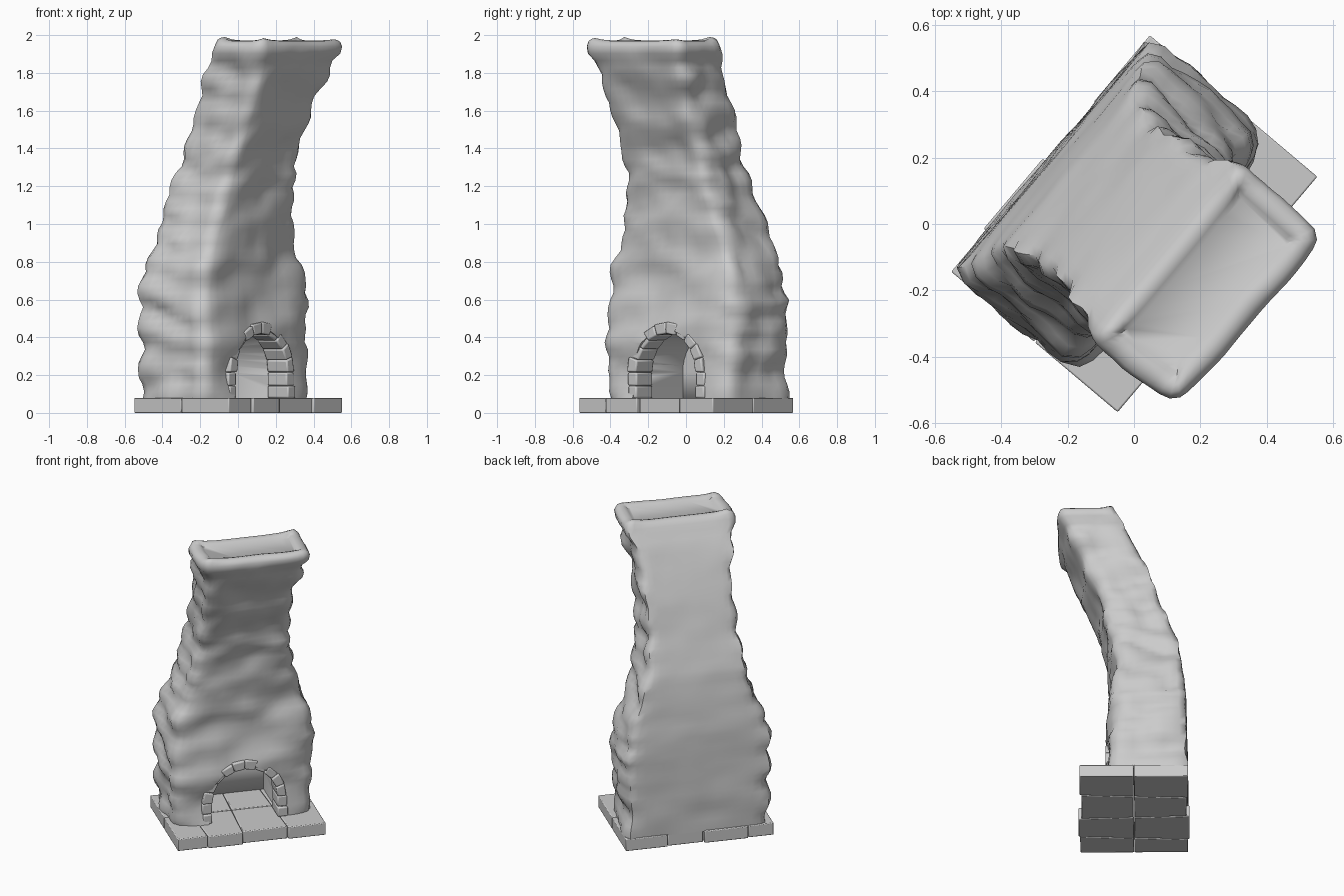
import bpy, bmesh, math, random
from mathutils import Vector, noise

if "Cube" in bpy.data.objects:
    bpy.data.objects.remove(bpy.data.objects["Cube"])

random.seed(4)
TURN = math.atan2(0.764, 0.645)   # whole model is turned about z


def make(name, bm, angle=35, bevel=0):
    bmesh.ops.recalc_face_normals(bm, faces=bm.faces)
    me = bpy.data.meshes.new(name)
    bm.to_mesh(me)
    bm.free()
    ob = bpy.data.objects.new(name, me)
    bpy.context.collection.objects.link(ob)
    ob.rotation_euler.z = TURN
    if bevel:
        m = ob.modifiers.new("bevel", 'BEVEL')
        m.width, m.segments = bevel, 2
    bpy.ops.object.select_all(action='DESELECT')
    bpy.context.view_layer.objects.active = ob
    ob.select_set(True)
    bpy.ops.object.shade_smooth_by_angle(angle=math.radians(angle))
    return ob


def prism(bm, near, far):
    # closed solid between two matching outlines
    a = [bm.verts.new(p) for p in near]
    b = [bm.verts.new(p) for p in far]
    bm.faces.new(a)
    bm.faces.new(b)
    n = len(a)
    for i in range(n):
        bm.faces.new((a[i], a[(i + 1) % n], b[(i + 1) % n], b[i]))


# Base slabs: four rows of two flagstones
bm = bmesh.new()
seams = [-0.467, -0.29, -0.04, 0.215, 0.467]
reach = [0.328, 0.337, 0.32, 0.33]
for i in range(4):
    for s in (-1, 1):
        g, w = 0.002, reach[i]
        k0, k1 = [0 if j in (0, 4) else 0.015 * (-1) ** j * s for j in (i, i + 1)]
        q = [(seams[i] + g, s * g), (seams[i + 1] - g, s * g),
             (seams[i + 1] - g + k1, s * w), (seams[i] + g + k0, s * w)]
        prism(bm, [(x, y, 0) for x, y in q], [(x, y, 0.08) for x, y in q])
make("base_slabs", bm, 40, 0.005)

# Chimney body: lumpy rounded-rectangle loft leaning forward
# height, half width, front y, back y
PROFILE = [(0.075, .43, -.145, .315), (0.3, .435, -.142, .318), (0.6, .45, -.138, .312),
           (0.75, .425, -.125, .30), (0.9, .372, -.122, .28), (1.1, .30, -.15, .25),
           (1.3, .27, -.185, .17), (1.5, .268, -.265, .105), (1.7, .28, -.348, .022),
           (1.82, .295, -.395, -.04), (1.86, .30, -.415, -.065), (1.90, .33, -.45, -.095),
           (1.93, .337, -.458, -.112), (1.955, .335, -.455, -.125)]


def section(z):
    for p, q in zip(PROFILE, PROFILE[1:]):
        if z <= q[0]:
            t = max(0, (z - p[0]) / (q[0] - p[0]))
            return [p[i] + (q[i] - p[i]) * t for i in (1, 2, 3)]
    return PROFILE[-1][1:]


def outline(n=16, m=10):
    pts = [(-1 + 2 * i / n, -1) for i in range(n)]
    pts += [(1, -1 + 2 * i / m) for i in range(m)]
    pts += [(1 - 2 * i / n, 1) for i in range(n)]
    pts += [(-1, 1 - 2 * i / m) for i in range(m)]
    out = []
    for x, y in pts:
        e = 9 if y < 0 else 16          # back corners are crisper
        k = (abs(x) ** e + abs(y) ** e) ** (1 / e)
        out.append((x / k, y / k))
    return out


SHAPE = outline()
STEPS = 50
rings = [(0.075 + (1.94 - 0.075) * i / STEPS, 0, 0) for i in range(STEPS + 1)]
# rounded rim: height, inward offset, flag for rim
rings += [(1.957, 0.006, 1), (1.968, 0.018, 1), (1.972, 0.034, 1),
          (1.966, 0.05, 0.6), (1.955, 0.062, 0)]
bm = bmesh.new()
prev = None
for z, inset, rim in rings:
    a, f, b = section(z)
    cy, d = (f + b) / 2, (b - f) / 2
    ring = []
    for x, y in SHAPE:
        p = Vector((x * a, cy + y * d, z))
        # rough courses of stone: strong at the sides, weak on the back
        lump = noise.noise(Vector((p.x * 4, y * 1.5, z * 6.5)))
        fine = noise.noise(Vector((p.x * 9 + 7, y * 3, z * 13)))
        wave = 2.5 * noise.noise(Vector((x * 0.8, y * 0.5, z * 2)))
        ledge = abs(math.sin(z * 19 + wave)) - 0.55
        amp = 0.25 if y > 0.97 and abs(x) < 0.9 else 1.0
        top = 0.4 if z > 1.9 else 1.0
        edge = min(1, abs(x) ** 4)
        out = 0.008 + amp * top * (0.032 * lump + 0.010 * fine + 0.024 * edge * ledge)
        nx, ny = math.copysign(x ** 4, x), math.copysign(y ** 4, y)
        l = math.hypot(nx, ny) or 1
        p.x += (out - inset) * nx / l
        p.y += (out - inset) * ny / l
        if inset:                       # square inset so the rim keeps its width
            p.x -= inset * 0.3 * nx
            p.y -= inset * 0.3 * ny
            p.z += 0.03 * rim * (abs(x * y) ** 6) * (1 if y > 0 or x < 0 else 0.5)
        ring.append(bm.verts.new(p))
    if prev:
        n = len(ring)
        for i in range(n):
            bm.faces.new((prev[i], prev[(i + 1) % n], ring[(i + 1) % n], ring[i]))
    else:
        bm.faces.new(ring)
    prev = ring
bm.faces.new(prev)
body = make("chimney_body", bm, 55)

# Hearth opening cut through the front
R0, R1, SPRING = 0.205, 0.265, 0.215
arc = [(0.225 * math.cos(math.pi * i / 20), SPRING + 0.225 * math.sin(math.pi * i / 20))
       for i in range(21)]
arc = [(0.225, 0.0)] + arc + [(-0.225, 0.0)]
bm = bmesh.new()
prism(bm, [(x, -0.5, z) for x, z in arc], [(x, 0.24, z) for x, z in arc])
cutter = make("hearth_cutter", bm)
cutter.hide_render = True
m = body.modifiers.new("hearth", 'BOOLEAN')
m.operation, m.solver, m.object = 'DIFFERENCE', 'EXACT', cutter
bpy.context.view_layer.objects.active = body
bpy.context.view_layer.update()
bpy.ops.object.modifier_apply(modifier="hearth")
bpy.data.objects.remove(cutter)

# Arch stones: wedge blocks over stacked jamb blocks
bm = bmesh.new()


def stone(q):
    front = -0.168 + random.uniform(-0.006, 0.008)
    prism(bm, [(x, front, z) for x, z in q], [(x, -0.03, z) for x, z in q])


COUNT = 10
for i in range(COUNT):
    a0, a1 = [math.pi * j / COUNT for j in (i + 0.01, i + 0.99)]
    r1 = R1 + random.uniform(-0.008, 0.006)
    stone([(r * math.cos(a), SPRING + r * math.sin(a))
           for r, a in ((R0, a0), (r1, a0), (r1, a1), (R0, a1))])
for s in (-1, 1):
    for z0, z1 in ((0.079, 0.142), (0.144, 0.214)):
        r1 = R1 + random.uniform(-0.006, 0.006)
        stone([(s * R0, z0), (s * r1, z0), (s * r1, z1), (s * R0, z1)])
make("arch_stones", bm, 35, 0.008)
